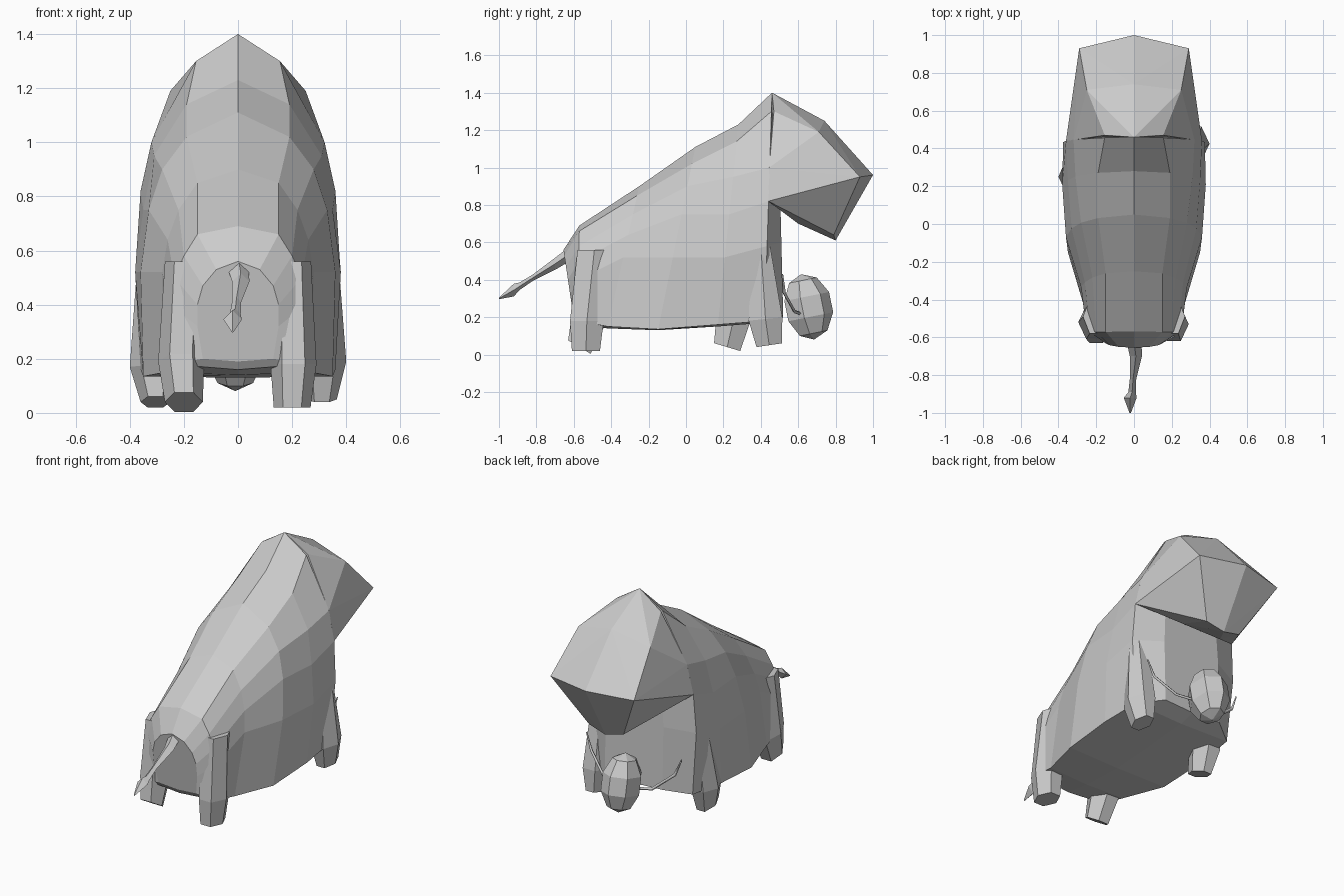
import bpy, bmesh
from math import cos, sin, tau

if "Cube" in bpy.data.objects:
    bpy.data.objects.remove(bpy.data.objects["Cube"])


def finish(name, bm):
    bmesh.ops.recalc_face_normals(bm, faces=bm.faces)
    me = bpy.data.meshes.new(name)
    bm.to_mesh(me)
    bm.free()
    ob = bpy.data.objects.new(name, me)
    bpy.context.collection.objects.link(ob)
    return ob


def loft(name, rings):
    """Skin a list of closed rings and cap both ends."""
    bm = bmesh.new()
    vs = [[bm.verts.new(p) for p in r] for r in rings]
    n = len(rings[0])
    for a, b in zip(vs, vs[1:]):
        for i in range(n):
            j = (i + 1) % n
            bm.faces.new((a[i], a[j], b[j], b[i]))
    bm.faces.new(vs[0])
    bm.faces.new(vs[-1])
    return finish(name, bm)


def body_ring(y_top, y_low, half):
    """Mirrored cross-section, leaning from y_top to y_low."""
    z0, z1 = half[0][1], half[-1][1]
    pts = [(x, y_low + (y_top - y_low) * (z - z1) / (z0 - z1), z) for x, z in half]
    return pts + [(-x, y, z) for x, y, z in pts[-2:0:-1]]


# Body: sections from rump to chest, ridge first and belly last
body = [
    (-.655, -.60, [(0, .56), (.08, .53), (.13, .47), (.15, .40), (.15, .32), (.13, .20), (0, .19)]),
    (-.57, -.58, [(0, .69), (.15, .66), (.20, .58), (.235, .50), (.25, .40), (.25, .18), (0, .16)]),
    (-.25, -.42, [(0, .90), (.15, .85), (.22, .75), (.26, .64), (.28, .52), (.27, .15), (0, .14)]),
    (.05, -.15, [(0, 1.11), (.19, 1.02), (.28, .90), (.33, .75), (.36, .52), (.35, .135), (0, .13)]),
    (.28, .17, [(0, 1.23), (.19, 1.14), (.31, .95), (.35, .75), (.38, .52), (.36, .16), (0, .15)]),
    (.46, .42, [(0, 1.40), (.155, 1.30), (.32, 1.0), (.36, .82), (.375, .58), (.34, .18), (0, .17)]),
    (.50, .52, [(0, 1.0), (.05, .97), (.15, .90), (.19, .78), (.20, .60), (.20, .21), (0, .20)]),
]
loft("body", [body_ring(*s) for s in body])

# Hood: big faceted block overhanging the chest
hood = [(0, .46, 1.40), (.155, .47, 1.30), (.32, .445, 1.0), (.36, .44, .82),
        (0, .74, 1.25), (.25, .71, 1.19), (0, 1.0, .96), (.29, .93, .95),
        (0, .80, .61), (.12, .79, .64), (.14, .60, .70)]
bm = bmesh.new()
for x, y, z in hood:
    for s in ((1, -1) if x else (1,)):
        bm.verts.new((x * s, y, z))
bmesh.ops.convex_hull(bm, input=bm.verts)
finish("hood", bm)


def leg(name, *sections):
    """Six-sided leg; each section is x, y, z, x radius, y radius, slope."""
    rings = []
    for x, y, z, rx, ry, slope in sections:
        hexa = [(rx * cos(k * tau / 6), ry * sin((k * tau / 6)) / .866) for k in range(6)]
        rings.append([(x + a, y + b, z + b * slope) for a, b in hexa])
    loft(name, rings)


leg("rear_leg_right", (.20, -.49, .56, .07, .09, 0), (.205, -.53, .18, .085, .09, 0),
    (.20, -.535, .02, .068, .075, 0))
leg("rear_leg_left", (-.20, -.49, .56, .07, .09, 0), (-.21, -.52, .19, .085, .09, -.3),
    (-.20, -.57, .04, .07, .06, -.6))
leg("front_leg_right", (.31, .40, .58, .06, .05, 0), (.315, .425, .19, .085, .09, .1),
    (.31, .445, .05, .055, .068, .15))
leg("front_leg_left", (-.31, .32, .58, .06, .05, 0), (-.315, .25, .17, .085, .09, -.05),
    (-.305, .22, .04, .055, .07, -.3))

# Tail: thin four-sided stalk with a tuft
tail = [(0, -.62, .54, .04), (.01, -.70, .485, .032), (-.005, -.82, .41, .017),
        (-.01, -.89, .365, .02), (-.02, -.92, .345, .034), (-.02, -1.0, .30, .004)]
loft("tail", [[(x + r, y, z), (x, y, z + r), (x - r, y, z), (x, y, z - r)]
              for x, y, z, r in tail])

# Head: small faceted ball below the hood
bpy.ops.mesh.primitive_uv_sphere_add(segments=7, ring_count=5, radius=1,
                                     location=(-.01, .65, .255), rotation=(.2, 0, 0))
head = bpy.context.object
head.name = "head"
head.scale = (.115, .135, .178)

# Horns: fine wires curling out from the head
for side, s in (("right", 1), ("left", -1)):
    cu = bpy.data.curves.new("horn_" + side, 'CURVE')
    cu.dimensions = '3D'
    cu.bevel_depth = .009
    cu.bevel_resolution = 0
    cu.use_fill_caps = True
    pts = [(.07, .61, .22), (.17, .58, .23), (.29, .525, .33), (.33, .515, .43)]
    sp = cu.splines.new('POLY')
    sp.points.add(len(pts) - 1)
    for p, (x, y, z) in zip(sp.points, pts):
        p.co = (x * s, y, z, 1)
    sp.points[-1].radius = .5
    ob = bpy.data.objects.new("horn_" + side, cu)
    bpy.context.collection.objects.link(ob)
